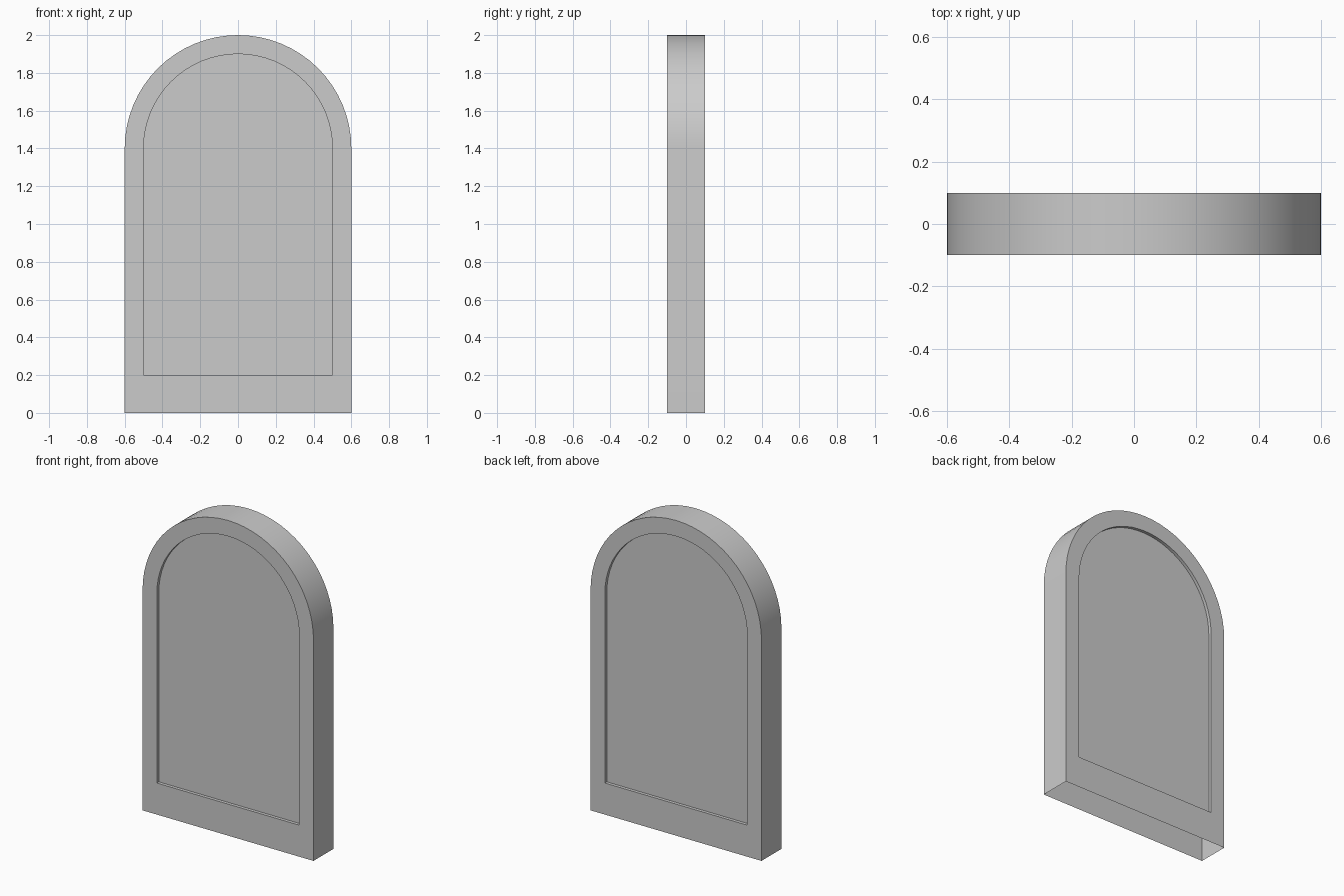
import bpy, bmesh
from math import sin, cos, pi

if "Cube" in bpy.data.objects:
    bpy.data.objects.remove(bpy.data.objects["Cube"])

SEGMENTS = 32
SPRING = 1.4  # height where the arch begins


def arch(bm, half_width, bottom, y):
    """Loop of verts round an arched outline, counter-clockwise from the front."""
    pts = [(-half_width, bottom), (half_width, bottom)]
    for i in range(SEGMENTS + 1):
        a = pi * i / SEGMENTS
        pts.append((half_width * cos(a), SPRING + half_width * sin(a)))
    return [bm.verts.new((x, y, z)) for x, z in pts]


bm = bmesh.new()

# Loops from the front recess, over the rim, to the back recess
loops = [arch(bm, *spec) for spec in (
    (0.5, 0.2, -0.08), (0.5, 0.2, -0.1), (0.6, 0.0, -0.1),
    (0.6, 0.0, 0.1), (0.5, 0.2, 0.1), (0.5, 0.2, 0.08))]

# Recess walls, front and back borders, outer edge (underside left open)
for k, (a, b) in enumerate(zip(loops, loops[1:])):
    n = len(a)
    for i in range(n):
        if k == 2 and i == 0:
            continue
        j = (i + 1) % n
        bm.faces.new((a[i], b[i], b[j], a[j]))

# Recessed panels
bm.faces.new(loops[0])
bm.faces.new(loops[-1][::-1])

mesh = bpy.data.meshes.new("arched_slab")
bm.to_mesh(mesh)
bm.free()
slab = bpy.data.objects.new("arched_slab", mesh)
bpy.context.collection.objects.link(slab)

# Smooth the arch, keep the rims crisp
bpy.context.view_layer.objects.active = slab
slab.select_set(True)
bpy.ops.object.shade_smooth_by_angle(angle=pi / 6)
